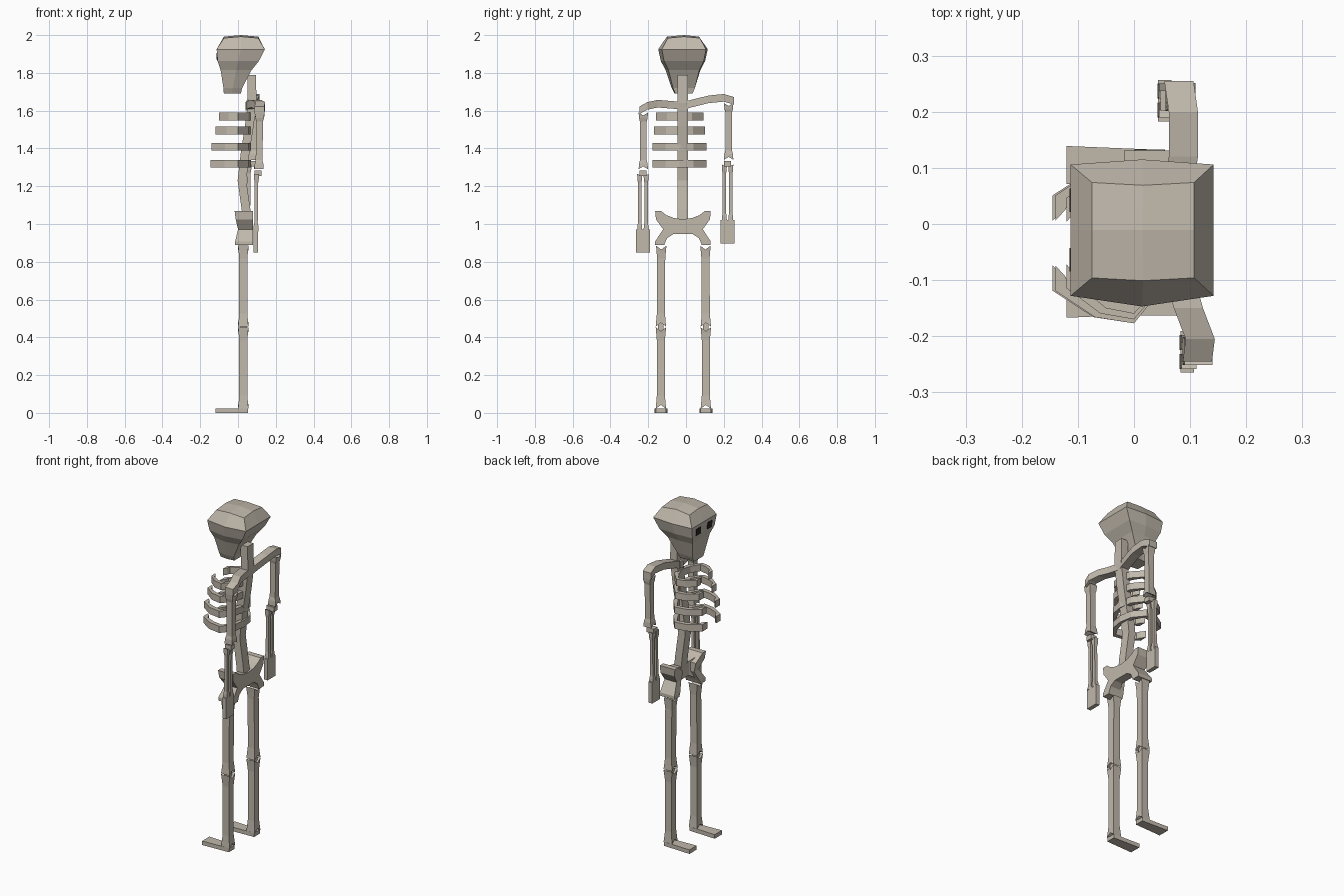
import bpy, bmesh
from mathutils import Vector

if "Cube" in bpy.data.objects:
    bpy.data.objects.remove(bpy.data.objects["Cube"])


def material(name, rgb):
    m = bpy.data.materials.new(name)
    m.diffuse_color = (*rgb, 1)
    m.use_nodes = True
    m.node_tree.nodes["Principled BSDF"].inputs["Base Color"].default_value = m.diffuse_color
    return m


BONE = material("bone", (0.53, 0.48, 0.41))
DARK = material("dark socket", (0.02, 0.018, 0.016))
CY = -0.016  # the body's middle plane


def loft(name, rings, mat=BONE, bottom=None, top=None):
    """Skin equal-length rings; caps are n-gons, or fans to a centre point."""
    bm = bmesh.new()
    vs = [[bm.verts.new(p) for p in r] for r in rings]
    n = len(vs[0])
    for a, b in zip(vs, vs[1:]):
        for i in range(n):
            j = (i + 1) % n
            bm.faces.new((a[i], a[j], b[j], b[i]))
    for ring, centre in ((vs[0], bottom), (vs[-1], top)):
        if centre is None:
            bm.faces.new(ring)
        else:
            c = bm.verts.new(centre)
            for i in range(n):
                bm.faces.new((ring[i], ring[(i + 1) % n], c))
    bmesh.ops.recalc_face_normals(bm, faces=bm.faces)
    me = bpy.data.meshes.new(name)
    bm.to_mesh(me)
    bm.free()
    me.materials.append(mat)
    ob = bpy.data.objects.new(name, me)
    bpy.context.collection.objects.link(ob)
    return ob


def box(name, x0, x1, y0, y1, z0, z1, mat=BONE):
    return loft(name, [[(x0, y0, z), (x1, y0, z), (x1, y1, z), (x0, y1, z)] for z in (z0, z1)], mat)


def bone(name, low, high, shaft, end, notch=0.02):
    """Long bone: narrow shaft, flared ends with a notch between two knobs."""
    low, high = Vector(low), Vector(high)
    rings = []
    span = high.z - low.z
    for t, w, dip in ((0, end, notch), (0.03 / span, end * 0.9, 0), (0.16, shaft, 0), (0.84, shaft, 0),
                      (1 - 0.03 / span, end * 0.9, 0), (1, end, -notch)):
        c = low.lerp(high, t)
        h = w / 2
        rings.append([c + Vector((sx * h, sy * h, dip if sy == 0 else 0))
                      for sx, sy in ((-1, -1), (1, -1), (1, 0), (1, 1), (-1, 1), (-1, 0))])
    loft(name, rings, bottom=low + Vector((0, 0, notch)), top=high - Vector((0, 0, notch)))


# skull: 8-point rings (z, front x, back x, half width, side bulge)
def skull_ring(z, xf, xb, hw, bulge, ridge=0.0):
    xm = 0.1 * (xb + xf) + 0.4 * (xb + xf)
    return [(xf, CY + 0.005 - hw, z), (xm, CY - hw - bulge, z + ridge), (xb, CY + 0.005 - hw, z),
            (xb, CY + 0.005, z + ridge), (xb, CY + 0.005 + hw, z), (xm, CY + hw + bulge, z + ridge),
            (xf, CY + 0.005 + hw, z), (xf, CY + 0.005, z + ridge)]


loft("skull", [skull_ring(*r) for r in (
    (1.69, -0.075, 0.015, 0.045, 0.0), (1.72, -0.077, 0.022, 0.058, 0.002),
    (1.815, -0.092, 0.072, 0.082, 0.01), (1.862, -0.108, 0.11, 0.105, 0.012),
    (1.925, -0.113, 0.142, 0.117, 0.014), (1.984, -0.075, 0.107, 0.085, 0.0, 0.008))],
    top=(0.015, CY + 0.005, 2.0))

# eye sockets: thin dark plates on the face
for side, y in (("right", -0.064), ("left", 0.042)):
    loft("eye_socket_" + side, [[(x + dx, y + sy * 0.021, z) for dx in (-0.004, 0.004) for sy in
                                 ((-1, 1) if dx < 0 else (1, -1))]
                                for z, x in ((1.865, -0.108), (1.905, -0.1112))], DARK)

# spine: square section along an S curve
loft("spine", [[(x + dx, CY - 0.002 + dy, z) for dx, dy in
                ((-0.023, -0.028), (0.023, -0.028), (0.023, 0.028), (-0.023, 0.028))]
               for z, x in ((1.0, 0.05), (1.08, 0.042), (1.23, 0.021), (1.38, 0.038),
                            (1.52, 0.06), (1.64, 0.075), (1.79, 0.072))])

# pelvis: lofted across y (offset, lower z, upper z, front x)
half = [(0.0, 0.947, 1.025, 0.03), (0.05, 0.947, 1.032, 0.028), (0.085, 0.925, 1.046, 0.01)]
strips = [(-y, a, b, f) for y, a, b, f in half[:0:-1]] + half
loft("pelvis_middle", [[(f, CY + y, a), (0.08, CY + y, a), (0.08, CY + y, b), (f, CY + y, b)]
                       for y, a, b, f in strips])
for side, s in (("right", -1), ("left", 1)):
    # flared wing with a waist, as z rings
    loft("pelvis_wing_" + side, [[(xf, CY + s * a, z), (0.08, CY + s * a, z),
                                  (0.08, CY + s * b, z), (xf, CY + s * b, z)]
                                 for z, xf, a, b in ((0.888, -0.015, 0.1, 0.147), (0.908, -0.015, 0.092, 0.147),
                                                     (0.972, 0.0, 0.06, 0.105), (1.025, -0.012, 0.06, 0.143),
                                                     (1.068, -0.018, 0.115, 0.147))])

# ribs: four open hoops, each half a flat bent strip
for k, (z, front, wide) in enumerate(((1.569, -0.1, 0.88), (1.495, -0.12, 0.95),
                                      (1.41, -0.14, 1.0), (1.32, -0.145, 1.0))):
    for side, s in (("right", -1), ("left", 1)):
        path = [(0.068, 0.0), (0.055, 0.075), (0.0, 0.143), (front * 0.5, 0.132), (front + 0.012, 0.062)]
        inner = [(0.045, 0.0), (0.032, 0.062), (0.0, 0.118), (front * 0.42, 0.108), (front * 0.84, 0.065)]
        path[-1] = (front, 0.04)
        path.insert(4, (front, 0.085))
        inner.insert(4, (front * 0.8, 0.085))
        inner[-1] = (front * 0.87, 0.06)
        mid = -0.034
        hoop = []
        for (xo, yo), (xi, yi) in zip(path, inner):
            yo, yi = mid + s * yo * wide, mid + s * yi * wide
            hoop.append([(xo, yo, z - 0.02), (xi, yi, z - 0.02), (xi, yi, z + 0.02), (xo, yo, z + 0.02)])
        loft(f"rib_{side}_{k + 1}", hoop)

# shoulder bars: strip bent from the spine to each arm (x, y, z)
for side, path in (("right", ((0.065, 0.0, 1.625), (0.08, -0.09, 1.632), (0.097, -0.15, 1.637),
                              (0.118, -0.205, 1.625), (0.113, -0.245, 1.603))),
                   ("left", ((0.065, -0.03, 1.62), (0.075, 0.03, 1.638), (0.088, 0.12, 1.66),
                             (0.088, 0.2, 1.668), (0.08, 0.255, 1.652)))):
    loft("shoulder_" + side, [[(x - 0.026, y, z - 0.02), (x + 0.026, y, z - 0.02),
                               (x + 0.026, y, z + 0.02), (x - 0.026, y, z + 0.02)] for x, y, z in path])

# arms (side, upper arm x and y, forearm x and y, lift)
for side, ux, uy, fx, fy, lift in (("right", 0.115, -0.226, 0.095, -0.228, 0.0),
                                   ("left", 0.085, 0.226, 0.055, 0.22, 0.05)):
    bone("upper_arm_" + side, (ux - 0.004, uy, 1.29 + lift), (ux, uy, 1.59 + lift), 0.036, 0.05, 0.015)
    for i, dy in enumerate((-0.017, 0.017)):
        bone(f"forearm_{side}_{i + 1}", (fx, fy + dy, 0.96 + lift), (fx + 0.003, fy + dy, 1.265 + lift),
             0.018, 0.027, 0.006)
    box("elbow_" + side, fx - 0.008, ux + 0.01, fy - 0.018, fy + 0.018, 1.255 + lift, 1.283 + lift)
    box("hand_" + side, fx - 0.012, fx + 0.012, fy - 0.037, fy + 0.037, 0.848 + lift, 0.972 + lift)

# legs and feet
for side, y, s in (("right", -0.133, -1), ("left", 0.105, 1)):
    bone("thigh_" + side, (0.028, y, 0.457), (0.028, y - s * 0.002, 0.885), 0.043, 0.055)
    bone("shin_" + side, (0.028, y, 0.022), (0.028, y, 0.453), 0.043, 0.055)
    box("knee_" + side, 0.012, 0.044, y - 0.014, y + 0.014, 0.435, 0.48)
    loft("foot_" + side, [[(-0.12, y - 0.034, z), (0.052, y - 0.027, z),
                           (0.052, y + 0.027, z), (-0.12, y + 0.034, z)] for z in (0.0, 0.024)])
